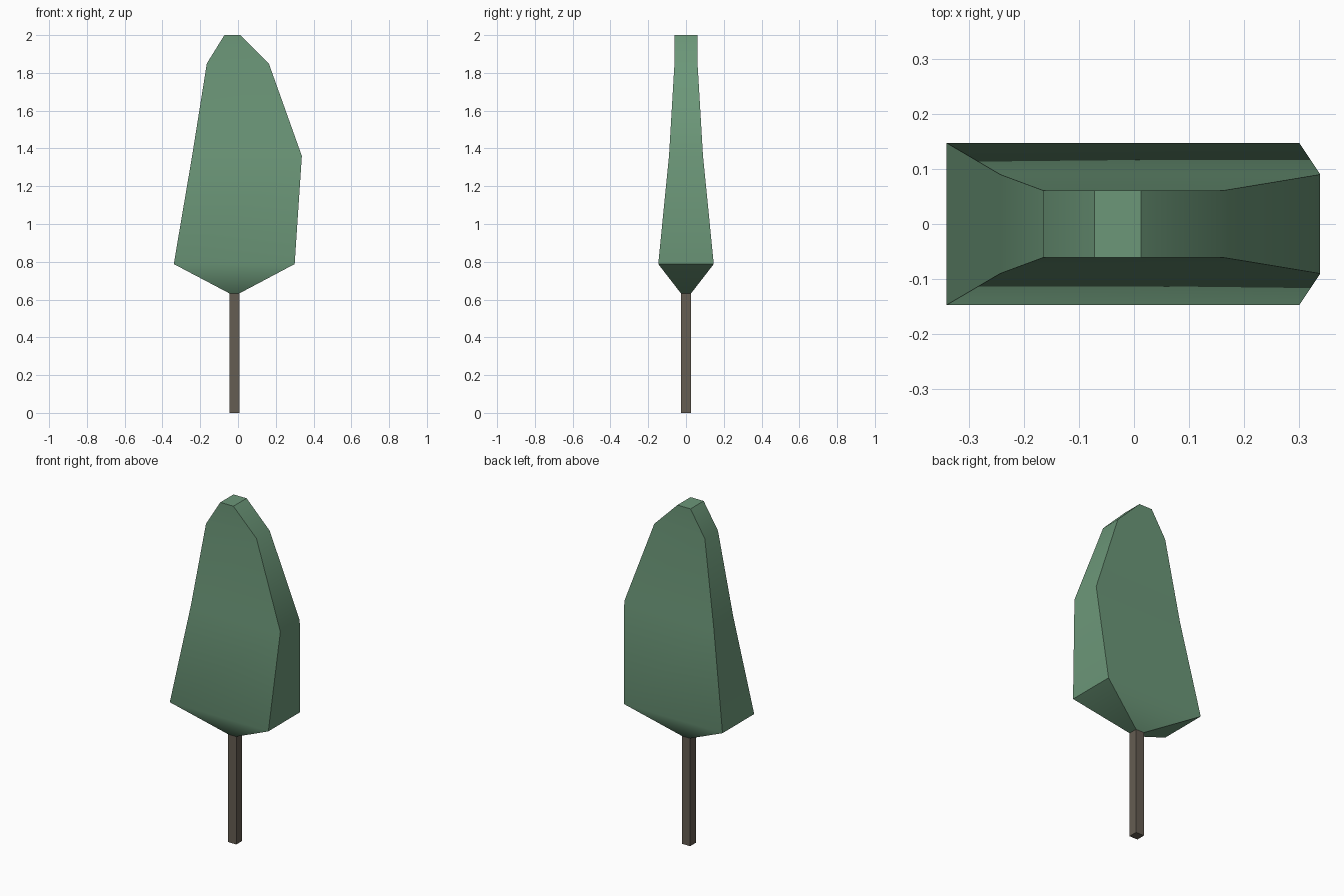
import bpy, bmesh
from math import radians

if "Cube" in bpy.data.objects:
    bpy.data.objects.remove(bpy.data.objects["Cube"])


def material(name, rgb):
    mat = bpy.data.materials.new(name)
    mat.diffuse_color = (*rgb, 1)
    mat.use_nodes = True
    mat.node_tree.nodes["Principled BSDF"].inputs["Base Color"].default_value = mat.diffuse_color
    return mat


def loft(name, sections, mat, smooth_angle=None):
    """Skin rectangular sections (z, x_left, x_right, half_depth) from bottom to top."""
    bm = bmesh.new()
    rings = [[bm.verts.new(p) for p in ((l, -d, z), (r, -d, z), (r, d, z), (l, d, z))]
             for z, l, r, d in sections]
    for a, b in zip(rings, rings[1:]):
        for i in range(4):
            j = (i + 1) % 4
            bm.faces.new((a[i], a[j], b[j], b[i]))
    bm.faces.new(rings[0][::-1])
    bm.faces.new(rings[-1])
    mesh = bpy.data.meshes.new(name)
    bm.to_mesh(mesh)
    bm.free()
    mesh.materials.append(mat)
    obj = bpy.data.objects.new(name, mesh)
    bpy.context.collection.objects.link(obj)
    if smooth_angle:
        bpy.ops.object.select_all(action='DESELECT')
        obj.select_set(True)
        bpy.context.view_layer.objects.active = obj
        bpy.ops.object.shade_smooth_by_angle(angle=radians(smooth_angle))
    return obj


# Square trunk
loft("trunk", [(0, -0.046, 0.008, 0.027), (0.633, -0.046, 0.008, 0.027)],
     material("bark", (0.13, 0.11, 0.085)))

# Flattened, lopsided crown
loft("crown", [
    (0.633, -0.046, 0.008, 0.027),
    (0.788, -0.340, 0.300, 0.147),
    (1.36, -0.243, 0.338, 0.09),
    (1.85, -0.165, 0.163, 0.061),
    (2.00, -0.072, 0.013, 0.061),
], material("foliage", (0.15, 0.31, 0.19)), 43.5)
